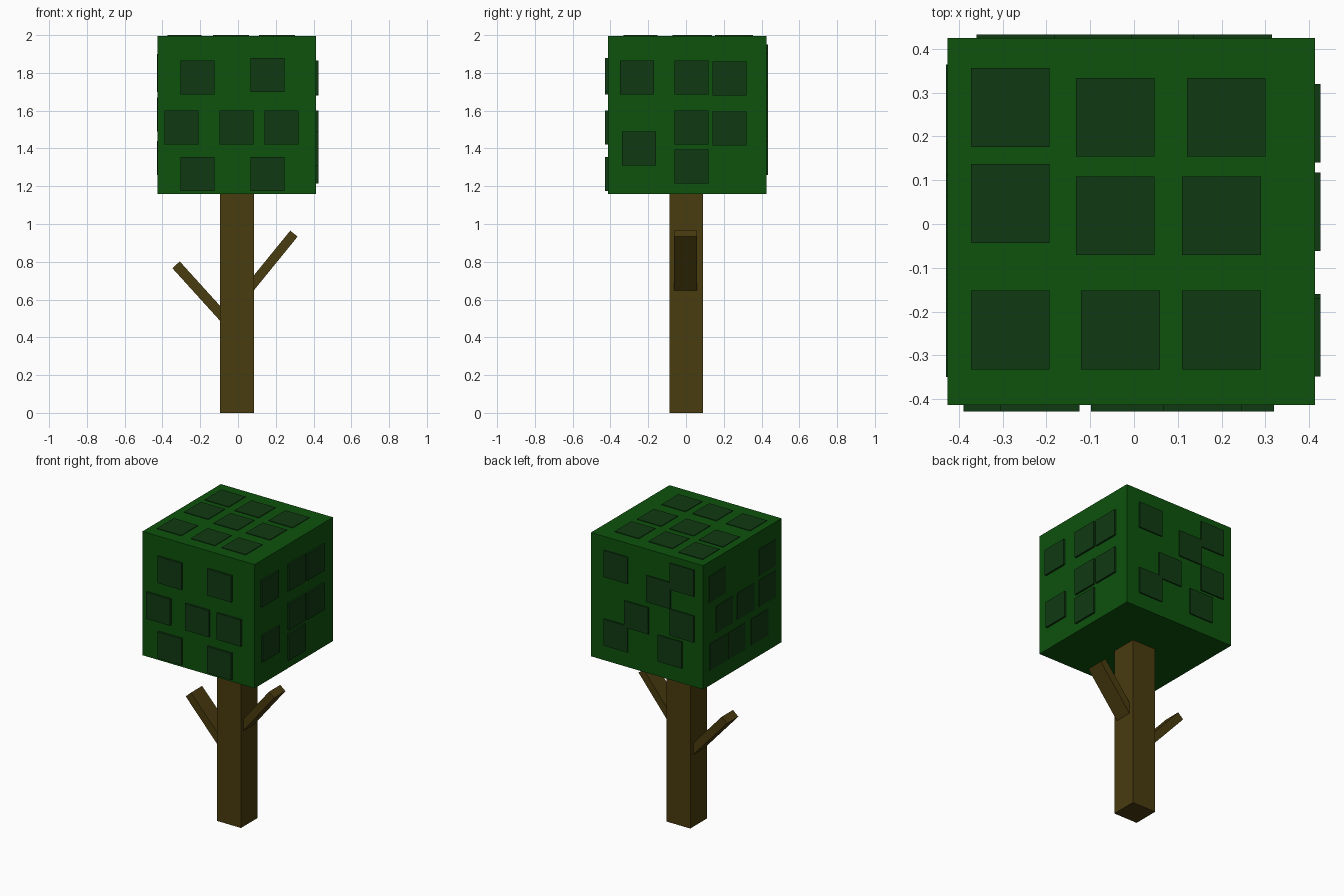
import bpy
from mathutils import Matrix, Vector

if "Cube" in bpy.data.objects:
    bpy.data.objects.remove(bpy.data.objects["Cube"])


def material(name, rgb):
    m = bpy.data.materials.new(name)
    m.diffuse_color = (*rgb, 1)
    m.use_nodes = True
    m.node_tree.nodes["Principled BSDF"].inputs["Base Color"].default_value = m.diffuse_color
    return m


LEAF = material("leaf_green", (0.004, 0.085, 0.004))
DARK = material("dark_leaf_green", (0.005, 0.042, 0.006))
BARK = material("bark_brown", (0.068, 0.045, 0.005))


def box(name, lo, hi, mat):
    lo, hi = Vector(lo), Vector(hi)
    bpy.ops.mesh.primitive_cube_add(size=1, location=(lo + hi) / 2)
    o = bpy.context.object
    o.name = name
    o.data.transform(Matrix.Diagonal((*(hi - lo), 1)))
    o.data.materials.append(mat)
    return o


# Trunk and leafy cube
box("trunk", (-0.095, -0.088, 0), (0.084, 0.09, 1.165), BARK)
C_LO, C_HI = (-0.426, -0.414, 1.158), (0.414, 0.425, 1.996)
box("canopy", C_LO, C_HI, LEAF)


# Branches: slanted bars rooted inside the trunk
def branch(name, root, tip, thick):
    a, b = Vector((root[0], -0.003, root[1])), Vector((tip[0], -0.003, tip[1]))
    d = b - a
    o = box(name, (-thick / 2, -0.06, -d.length / 2), (thick / 2, 0.06, d.length / 2), BARK)
    o.location = (a + b) / 2
    o.rotation_euler = d.to_track_quat('Z', 'Y').to_euler()
    # keep the wide side along y
    o.rotation_euler = (0, Vector((0, 0, 1)).angle(d) * (1 if d.x > 0 else -1), 0)


branch("right_branch", (0.065, 0.665), (0.296, 0.949), 0.05)
branch("left_branch", (-0.075, 0.505), (-0.328, 0.784), 0.053)

# Leaf patches: axis, side, protrusion, centres on the other two axes
FACES = {
    "front": (1, -1, 0.014, [(-0.215, 1.775), (0.157, 1.79), (-0.30, 1.51), (-0.008, 1.51),
                             (0.23, 1.51), (-0.215, 1.265), (0.157, 1.265)]),
    "right": (0, 1, 0.012, [(-0.259, 1.775), (0.028, 1.775), (0.23, 1.77), (0.028, 1.51),
                            (0.23, 1.505), (-0.25, 1.40), (0.028, 1.305)]),
    "back": (1, 1, 0.008, [(0.225, 1.815), (-0.27, 1.86), (-0.095, 1.73), (0.07, 1.515),
                           (-0.27, 1.55), (0.225, 1.35), (-0.18, 1.35)]),
    "left": (0, -1, 0.004, [(0.275, 1.81), (-0.26, 1.79), (0.20, 1.58), (-0.027, 1.58),
                            (-0.26, 1.58), (0.265, 1.35), (0.07, 1.35), (-0.178, 1.35)]),
    "top": (2, 1, 0.004, [(-0.283, 0.266), (-0.043, 0.244), (0.211, 0.244), (-0.283, 0.047),
                          (-0.043, 0.019), (0.2, 0.019), (-0.283, -0.242), (-0.031, -0.242),
                          (0.2, -0.242)]),
}
HALF = 0.09
for face, (axis, side, out, centres) in FACES.items():
    plane = C_HI[axis] if side > 0 else C_LO[axis]
    ends = sorted((plane - side * 0.01, plane + side * out))
    for i, c in enumerate(centres):
        lo, hi = [v - HALF for v in c], [v + HALF for v in c]
        lo.insert(axis, ends[0])
        hi.insert(axis, ends[1])
        box(f"{face}_leaf_patch_{i + 1}", lo, hi, DARK)
